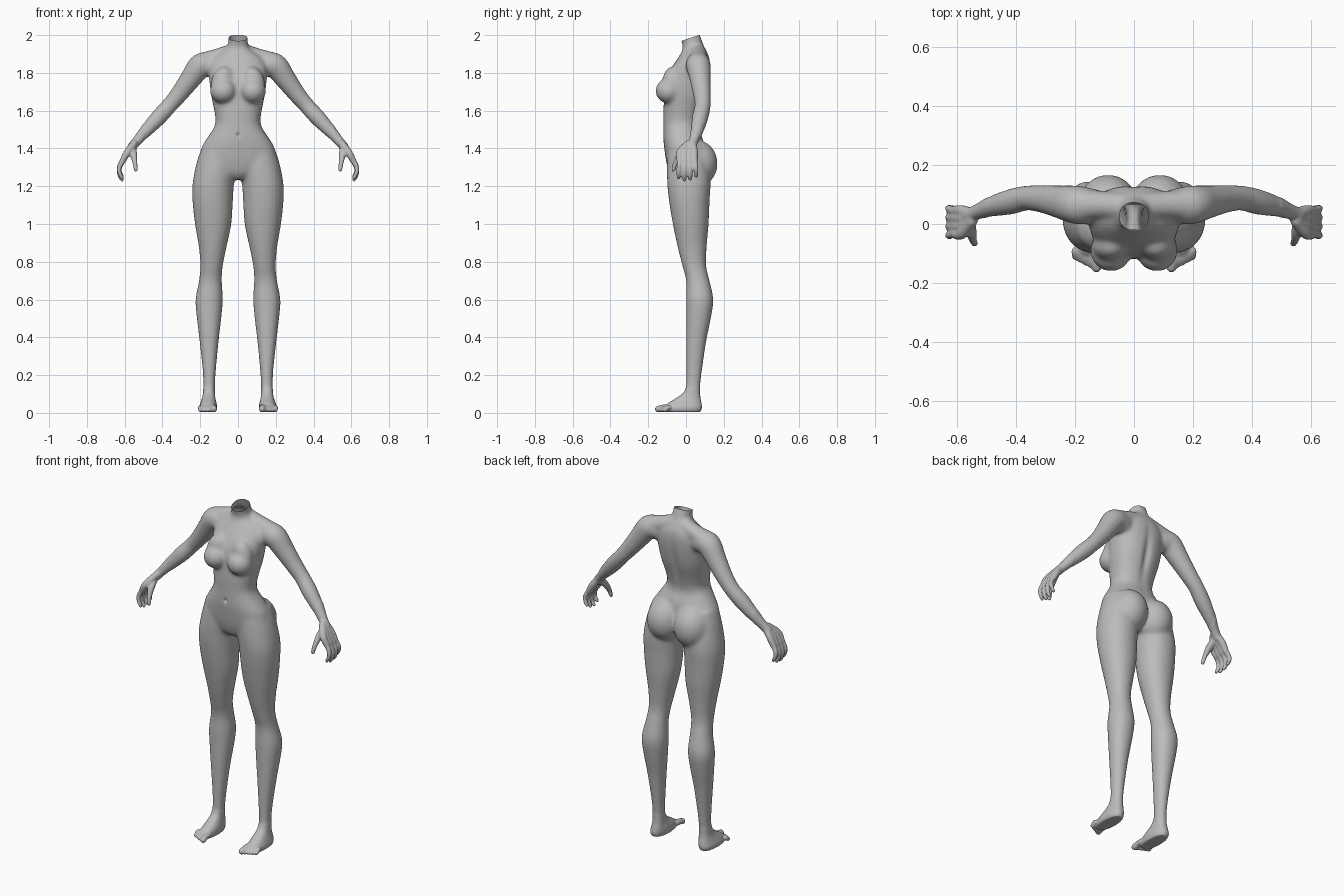
import bpy, bmesh, math
from mathutils import Vector, Matrix

cube = bpy.data.objects.get("Cube")
if cube:
    bpy.data.objects.remove(cube)

SIDES = 28
bm = bmesh.new()


def spline(rows, steps=5):
    """Catmull-Rom interpolation through rows of numbers."""
    pts = [Vector(r) for r in rows]
    pts = [pts[0] * 2 - pts[1]] + pts + [pts[-1] * 2 - pts[-2]]
    out = []
    for a, b, c, d in zip(pts, pts[1:], pts[2:], pts[3:]):
        for i in range(steps):
            t = i / steps
            out.append((b * 2 + (c - a) * t + (a * 2 - b * 5 + c * 4 - d) * t**2
                        + (b * 3 - a - c * 3 + d) * t**3) / 2)
    return out + [pts[-2]]


def skin(rings):
    """Join rings of points into a closed tube."""
    loops = [[bm.verts.new(p) for p in ring] for ring in rings]
    for a, b in zip(loops, loops[1:]):
        for i in range(len(a)):
            j = (i + 1) % len(a)
            bm.faces.new((a[i], a[j], b[j], b[i]))
    bm.faces.new(loops[0])
    bm.faces.new(loops[-1])


def loft(rows, power=2.3):
    """Stack level rounded sections given as z, x range, y range."""
    def bulge(v):
        return math.copysign(abs(v) ** (2 / power), v)
    rings = []
    for z, x0, x1, y0, y1 in spline(rows):
        ring = []
        for i in range(SIDES):
            a = math.tau * i / SIDES
            ring.append(((x0 + x1) / 2 + (x1 - x0) / 2 * bulge(math.cos(a)),
                         (y0 + y1) / 2 + (y1 - y0) / 2 * bulge(math.sin(a)), z))
        rings.append(ring)
    skin(rings)


def blob(centre, radii, tilt=0):
    m = (Matrix.Translation(centre) @ Matrix.Rotation(tilt, 4, 'Y')
         @ Matrix.Diagonal((*radii, 1)))
    bmesh.ops.create_uvsphere(bm, u_segments=SIDES, v_segments=16, radius=1, matrix=m)


def limb(rows):
    """Round tube through x, y, z, radius with ball ends."""
    pts = spline(rows)
    rings = []
    for i, p in enumerate(pts):
        along = (pts[min(i + 1, len(pts) - 1)] - pts[max(i - 1, 0)]).xyz.normalized()
        u = along.cross(Vector((0, 1, 0.3))).normalized()
        v = along.cross(u)
        rings.append([p.xyz + (u * math.cos(a) + v * math.sin(a)) * p.w
                      for a in (math.tau * k / SIDES for k in range(SIDES))])
    skin(rings)
    for p in (pts[0], pts[-1]):
        blob(p.xyz, (p.w * 0.99,) * 3)


# Leg
loft([(1.42, .03, .185, -.09, .10), (1.34, .0, .215, -.10, .12),
      (1.22, .02, .24, -.10, .13), (1.12, .027, .241, -.09, .125),
      (1.0, .035, .228, -.07, .12), (.88, .06, .208, -.045, .11),
      (.78, .08, .2, -.02, .107), (.70, .085, .207, 0, .125),
      (.60, .08, .225, 0, .145), (.50, .088, .218, 0, .132),
      (.38, .102, .204, 0, .108), (.22, .117, .187, 0, .085),
      (.12, .122, .184, 0, .075), (.05, .12, .185, 0, .08)], 2.1)

# Foot and toes
loft([(.004, .118, .2, -.11, .077), (.025, .112, .207, -.118, .085),
      (.05, .113, .2, -.098, .083), (.08, .12, .19, -.05, .077),
      (.11, .123, .185, -.012, .074), (.15, .123, .184, .002, .075)])
for i in range(5):
    r = .012 if i else .017
    x = .129 + .018 * i
    limb([(x, -.09, .03, r), (x, -.125 + .007 * i, .027, r),
          (x - .002, -.148 + .009 * i, r + .003, r)])

# Buttock, breast and shoulder slope
blob((.088, .055, 1.32), (.105, .113, .125))
blob((.078, -.09, 1.705), (.071, .072, .068))
blob((.082, -.075, 1.75), (.06, .05, .085), -.25)
limb([(.03, .06, 1.91, .045), (.10, .065, 1.885, .047), (.17, .065, 1.86, .053)])

# Arm
limb([(.14, .06, 1.84, .06), (.195, .065, 1.84, .066), (.25, .075, 1.77, .057),
      (.31, .085, 1.69, .048), (.365, .088, 1.625, .043), (.42, .075, 1.565, .044),
      (.48, .06, 1.5, .036), (.53, .042, 1.445, .026), (.56, .03, 1.41, .025)])

# Palm, fingers and thumb
for k in range(4):
    y = .045 - .026 * k
    limb([(.55, .035 - .008 * k, 1.425, .02), (.585, y, 1.38, .019),
          (.61, y, 1.335, .017)])
    drop = (.02, .004, 0, .012)[k]
    limb([(.608, y, 1.34, .015), (.628, y * 1.15, 1.295 + drop / 2, .0125),
          (.627, y * 1.2, 1.258 + drop, .0115), (.614, y * 1.2, 1.234 + drop, .0105)])
limb([(.56, .015, 1.405, .02), (.553, -.025, 1.37, .019),
      (.546, -.055, 1.325, .0135), (.541, -.067, 1.287, .011)])

# Mirror every paired part
copy = bmesh.ops.duplicate(bm, geom=bm.verts[:] + bm.edges[:] + bm.faces[:])
for v in copy["geom"]:
    if isinstance(v, bmesh.types.BMVert):
        v.co.x = -v.co.x

# Torso and neck
loft([(z, -w, w, front, back) for z, w, front, back in (
    (1.235, .05, -.06, .06), (1.27, .13, -.088, .08), (1.33, .2, -.105, .1),
    (1.40, .195, -.115, .1), (1.45, .167, -.12, .09), (1.50, .134, -.12, .07),
    (1.54, .119, -.12, .07), (1.60, .126, -.12, .085), (1.68, .142, -.115, .11),
    (1.76, .152, -.108, .125), (1.83, .155, -.075, .13), (1.88, .13, -.042, .125),
    (1.92, .075, -.02, .108), (1.95, .053, -.02, .092), (2.03, .05, -.045, .065))])
bmesh.ops.recalc_face_normals(bm, faces=bm.faces)

# Fuse the parts into one skin
mesh = bpy.data.meshes.new("body")
bm.to_mesh(mesh)
bm.free()
body = bpy.data.objects.new("body", mesh)
bpy.context.collection.objects.link(body)
fuse = body.modifiers.new("fuse", 'REMESH')
fuse.mode = 'VOXEL'
fuse.voxel_size = .0056
fused = bpy.data.meshes.new_from_object(
    body.evaluated_get(bpy.context.evaluated_depsgraph_get()))
body.modifiers.clear()
body.data = fused
bpy.data.meshes.remove(mesh)
fused.name = "body"

# Soften the joins, gently on hands and feet
bm = bmesh.new()
bm.from_mesh(fused)
broad = [v for v in bm.verts if abs(v.co.x) < .5 and v.co.z > .13]
for verts, rounds in ((bm.verts[:], 3), (broad, 22)):
    for _ in range(rounds):
        bmesh.ops.smooth_vert(bm, verts=verts, factor=.5,
                              use_axis_x=True, use_axis_y=True, use_axis_z=True)


def dent(centre, size, depth):
    """Push the skin along y with a soft falloff."""
    for v in bm.verts:
        d = [(p - c) / s for p, c, s in zip(v.co, centre, size)]
        v.co.y += depth * math.exp(-sum(q * q for q in d))


dent((0, -.12, 1.47), (.008, .05, .011), .012)   # navel
dent((0, .12, 1.66), (.022, .05, .15), -.014)    # spine groove

# Open neck with a slanted rim
bmesh.ops.bisect_plane(bm, geom=bm.verts[:] + bm.edges[:] + bm.faces[:],
                       plane_co=(0, .02, 1.984), plane_no=(0, -.31, .95),
                       clear_outer=True)
for f in bm.faces:
    f.smooth = True
bm.to_mesh(fused)
bm.free()

# Plain grey
grey = bpy.data.materials.new("plain grey")
grey.use_nodes = True
colour = (.5, .5, .5, 1)
grey.diffuse_color = colour
grey.node_tree.nodes["Principled BSDF"].inputs["Base Color"].default_value = colour
fused.materials.clear()
fused.materials.append(grey)
